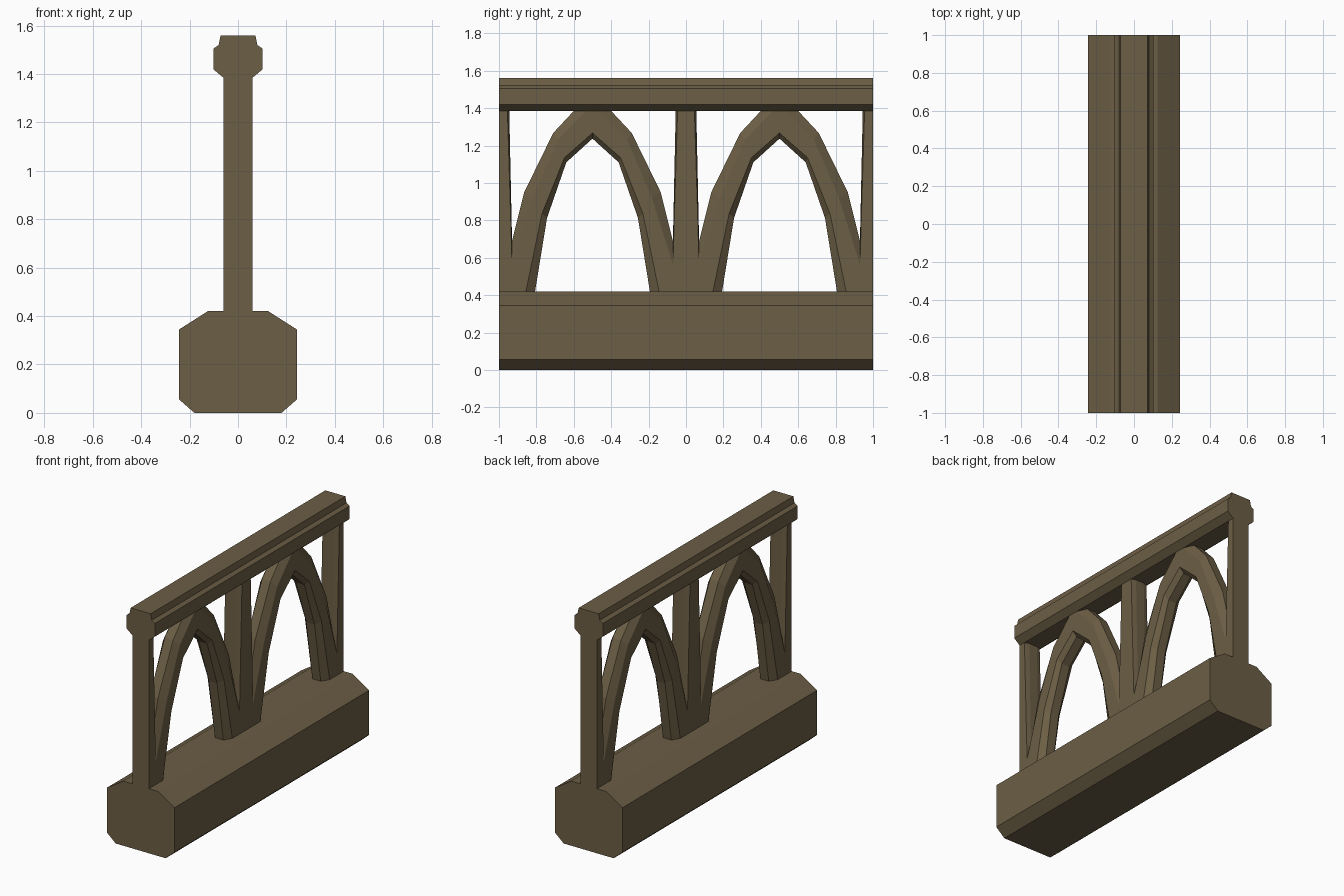
import bpy, bmesh

if "Cube" in bpy.data.objects:
    bpy.data.objects.remove(bpy.data.objects["Cube"])

stone = bpy.data.materials.new("brown_stone")
stone.diffuse_color = (0.15, 0.112, 0.06, 1)
stone.use_nodes = True
stone.node_tree.nodes["Principled BSDF"].inputs["Base Color"].default_value = stone.diffuse_color


def finish(name, bm):
    bmesh.ops.remove_doubles(bm, verts=bm.verts, dist=1e-4)
    bmesh.ops.recalc_face_normals(bm, faces=bm.faces)
    me = bpy.data.meshes.new(name)
    bm.to_mesh(me)
    bm.free()
    me.materials.append(stone)
    ob = bpy.data.objects.new(name, me)
    bpy.context.collection.objects.link(ob)
    return ob


def beam(name, half):
    """Mirror a half profile (x, z), listed bottom to top, and run it along y."""
    prof = half + [(-x, z) for x, z in reversed(half)]
    bm = bmesh.new()
    a = [bm.verts.new((x, -1, z)) for x, z in prof]
    b = [bm.verts.new((x, 1, z)) for x, z in prof]
    n = len(prof)
    bm.faces.new(a)
    bm.faces.new(b[::-1])
    for i in range(n):
        j = (i + 1) % n
        bm.faces.new((a[i], a[j], b[j], b[i]))
    finish(name, bm)


# Plinth and handrail
beam("plinth", [(0.18, 0), (0.243, 0.055), (0.243, 0.345), (0.125, 0.42)])
beam("handrail", [(0.06, 1.385), (0.102, 1.42), (0.102, 1.505),
                  (0.08, 1.52), (0.072, 1.56)])

# Half of one arch plus half a post: (distance from arch centre, z).
# "face" lies on the outer surfaces, "core" is the edge of the bevelled openings.
TOP, LOW = 1.385, 0.42
face = [(0.5, LOW), (0.356, LOW), (0.27, 0.835), (0.15, 1.135), (0, 1.267), (0, TOP),
        (0.035, TOP), (0.185, 1.23), (0.318, 0.92), (0.43, 0.565), (0.455, TOP), (0.5, TOP)]
core = [(0.5, LOW), (0.307, LOW), (0.243, 0.813), (0.14, 1.11), (0, 1.237), (0, TOP),
        (0.1, TOP), (0.21, 1.267), (0.365, 0.95), (0.43, 0.69), (0.445, TOP), (0.5, TOP)]
layers = [(0.06, face), (0.03, core), (-0.03, core), (-0.06, face)]

# Tracery: four mirrored half bays
bm = bmesh.new()
for centre in (-0.5, 0.5):
    for s in (-1, 1):
        rings = [[bm.verts.new((x, centre + s * d, z)) for d, z in pts] for x, pts in layers]
        bm.faces.new(rings[0])
        bm.faces.new(rings[-1])
        n = len(face)
        for i in range(n):
            j = (i + 1) % n
            at_centre = face[i][0] == face[j][0] == 0
            at_mid_post = face[i][0] == face[j][0] == 0.5 and centre * s < 0
            if at_centre or at_mid_post:
                continue  # inner joints stay open so the halves weld
            for p, q in zip(rings, rings[1:]):
                bm.faces.new((p[i], p[j], q[j], q[i]))
finish("arches_and_posts", bm)
